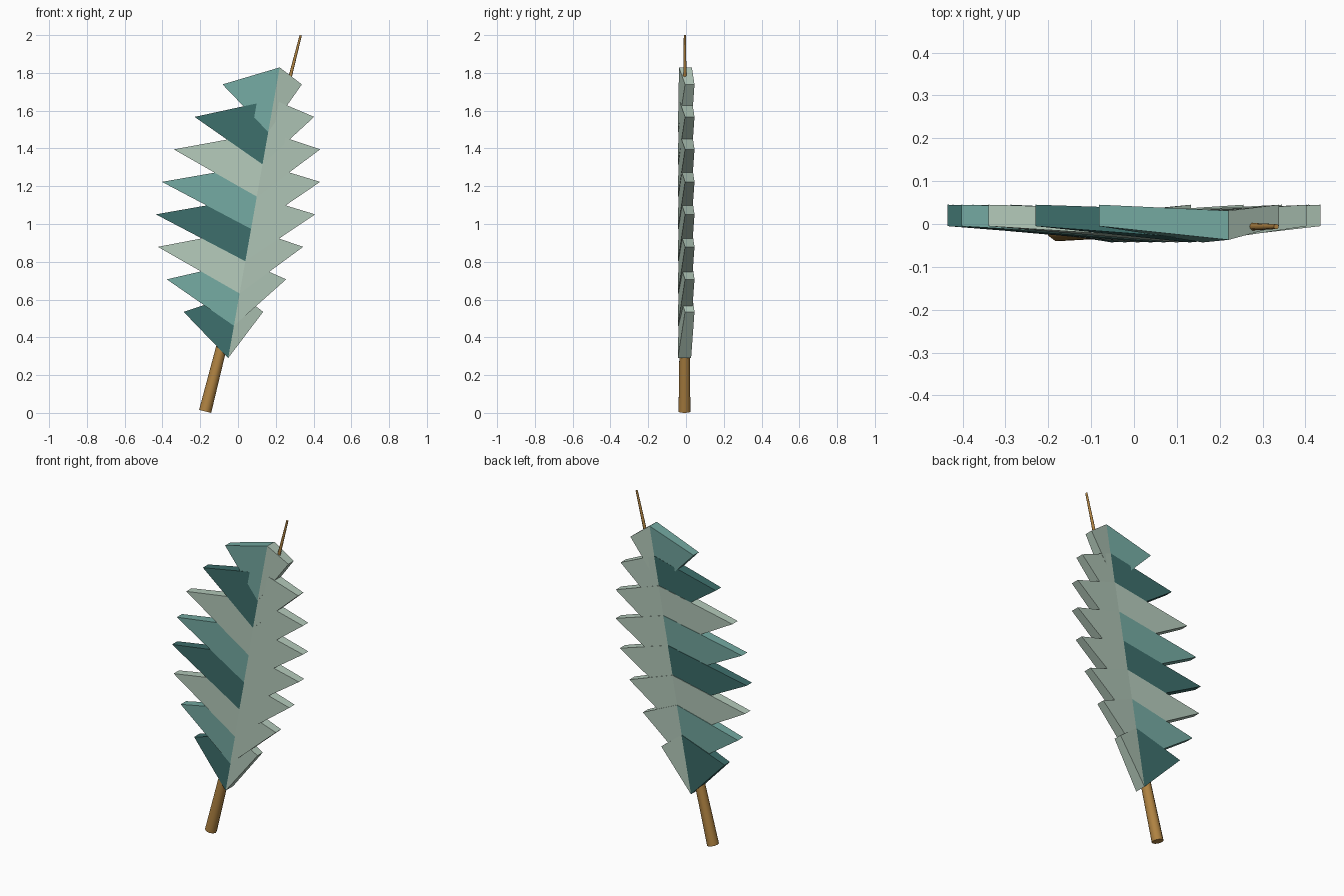
import bpy, bmesh, math
from mathutils import Vector

if "Cube" in bpy.data.objects:
    bpy.data.objects.remove(bpy.data.objects["Cube"])


def material(name, rgb):
    m = bpy.data.materials.new(name)
    lin = [((c / 255 + 0.055) / 1.055) ** 2.4 for c in rgb]
    m.diffuse_color = (*lin, 1)
    m.use_nodes = True
    m.node_tree.nodes["Principled BSDF"].inputs["Base Color"].default_value = m.diffuse_color
    return m


light = material("pale sage", (178, 200, 185))
teal = material("soft teal", (115, 168, 160))
dark = material("deep teal", (60, 109, 106))
gold = material("golden brown", (176, 131, 66))

STEP = 0.171


def spine(k):
    """Point (x, z) on the vane's centre line."""
    return -0.052 + 0.0303 * k, 0.29 + STEP * k


def barb(name, k, tip_x, mat):
    """Triangular wedge spanning two spine steps, thinner at its tip."""
    (x0, z0), (x1, z1) = spine(k), spine(k + 2)
    tip_z = 0.535 + 0.172 * k
    # x, z, front y, back y
    corners = [(x0, z0, -0.043, 0.027), (x1, z1, -0.037, 0.031),
               (tip_x, tip_z, -0.005, 0.045)]
    bm = bmesh.new()
    front = [bm.verts.new((x, f, z)) for x, z, f, b in corners]
    back = [bm.verts.new((x, b, z)) for x, z, f, b in corners]
    bm.faces.new(front)
    bm.faces.new(back[::-1])
    for i in range(3):
        j = (i + 1) % 3
        bm.faces.new((front[j], front[i], back[i], back[j]))
    bmesh.ops.recalc_face_normals(bm, faces=bm.faces)
    me = bpy.data.meshes.new(name)
    bm.to_mesh(me)
    bm.free()
    me.materials.append(mat)
    ob = bpy.data.objects.new(name, me)
    bpy.context.collection.objects.link(ob)


# Barbs: striped wide side on the left, plain narrow side on the right
left_tips = [-0.288, -0.377, -0.424, -0.435, -0.403, -0.34, -0.23, -0.082]
right_tips = [0.133, 0.255, 0.345, 0.408, 0.435, 0.435, 0.403, 0.338]
stripes = [dark, teal, light]
for k in range(8):
    barb(f"left_barb_{k + 1}", k, left_tips[k], stripes[k % 3])
    barb(f"right_barb_{k + 1}", k, right_tips[k], light)

# Tapered quill running through the vane
a, b = Vector((-0.174, -0.008, 0.008)), Vector((0.332, -0.006, 1.999))
bpy.ops.mesh.primitive_cone_add(vertices=10, radius1=0.033, radius2=0.006,
                                depth=(b - a).length, location=(a + b) / 2)
quill = bpy.context.object
quill.name = "quill"
quill.rotation_euler = (b - a).to_track_quat('Z', 'Y').to_euler()
quill.data.materials.append(gold)
bpy.ops.object.shade_smooth_by_angle(angle=math.radians(40))
